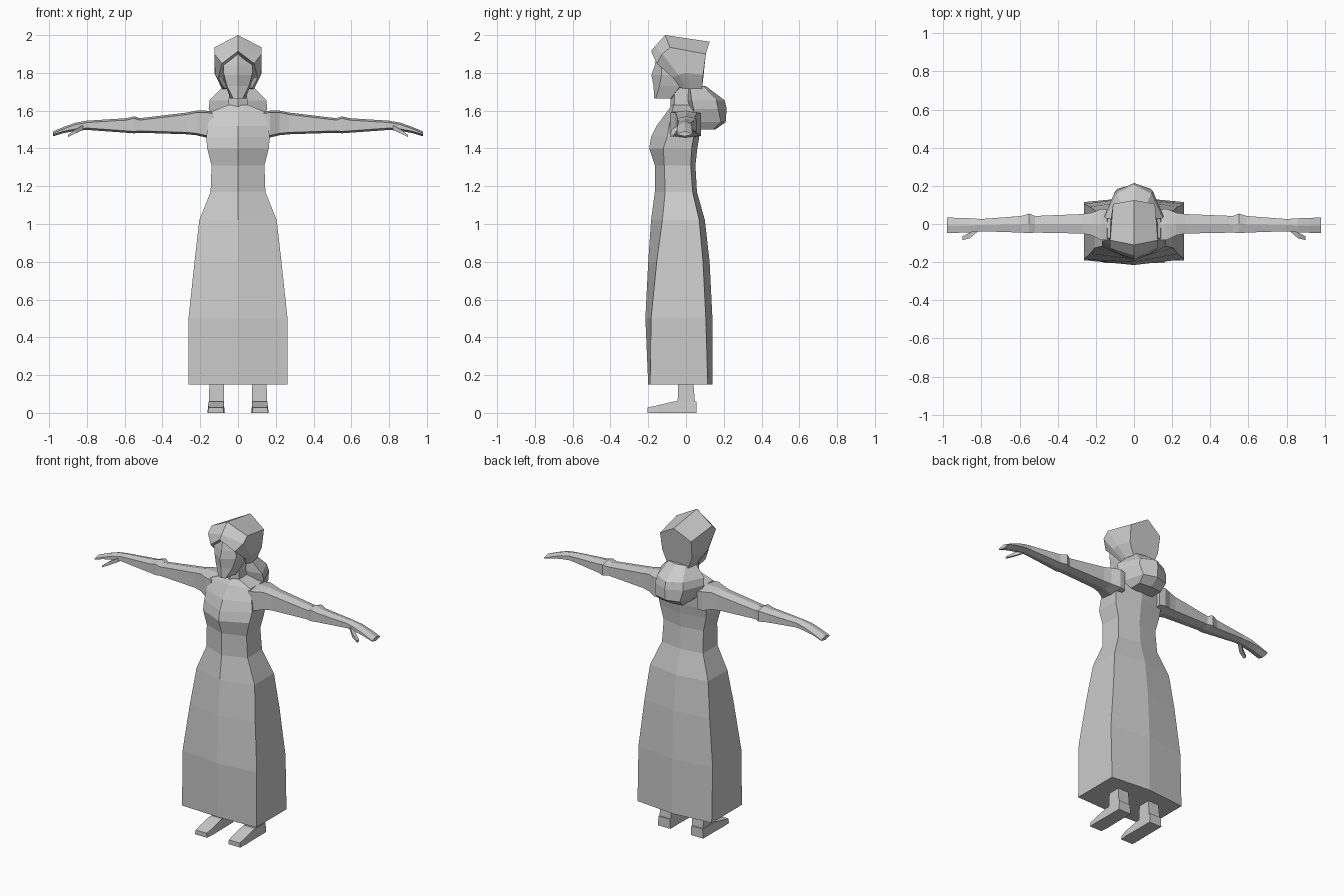
import bpy, bmesh

grey = bpy.data.materials.new("plain grey")
grey.diffuse_color = (0.6, 0.6, 0.6, 1)


def loft(name, rings):
    """Skin closed rings of 3D points and cap both ends."""
    bm = bmesh.new()
    rows = [[bm.verts.new(p) for p in r] for r in rings]
    n = len(rows[0])
    for a, b in zip(rows, rows[1:]):
        for i in range(n):
            j = (i + 1) % n
            bm.faces.new((a[i], a[j], b[j], b[i]))
    bm.faces.new(rows[0])
    bm.faces.new(rows[-1])
    bmesh.ops.recalc_face_normals(bm, faces=bm.faces)
    me = bpy.data.meshes.new(name)
    bm.to_mesh(me)
    bm.free()
    me.materials.append(grey)
    ob = bpy.data.objects.new(name, me)
    bpy.context.collection.objects.link(ob)
    return ob


def mirrored(half):
    """Complete a half ring (x >= 0) with its reflection."""
    return half + [(-x, y, z) for x, y, z in reversed(half) if x > 0]


def hexring(z, w, fc, fs, bs, bc, wb=None):
    """Six-sided ring: front centre, front side, back side, back centre."""
    wb = w if wb is None else wb
    return mirrored([(0, fc, z), (w, fs, z), (wb, bs, z), (0, bc, z)])


def pair(name, rings):
    """Build a limb part on both sides."""
    loft("right_" + name, rings)
    loft("left_" + name, [[(-x, y, z) for x, y, z in r] for r in rings])


# Long dress, from hem to neckline
loft("dress", [hexring(*r) for r in (
    (0.15, 0.262, -0.20, -0.19, 0.115, 0.14),
    (0.50, 0.262, -0.215, -0.185, 0.105, 0.14),
    (0.80, 0.23, -0.20, -0.155, 0.09, 0.125),
    (1.02, 0.205, -0.185, -0.125, 0.07, 0.10),
    (1.17, 0.145, -0.165, -0.11, 0.035, 0.058),
    (1.31, 0.14, -0.165, -0.115, 0.025, 0.05),
    (1.40, 0.163, -0.195, -0.12, 0.03, 0.06),
    (1.46, 0.168, -0.185, -0.10, 0.04, 0.07),
    (1.52, 0.16, -0.155, -0.09, 0.05, 0.07),
    (1.595, 0.14, -0.10, -0.075, 0.05, 0.065),
    (1.63, 0.055, -0.075, -0.065, 0.03, 0.045))])

# Neck
loft("neck", [hexring(1.58, 0.055, -0.08, -0.06, 0.02, 0.03),
              hexring(1.72, 0.045, -0.085, -0.06, 0.02, 0.03)])

# Face, from chin to forehead
loft("face", [hexring(*r) for r in (
    (1.665, 0.025, -0.168, -0.16, -0.08, -0.07, 0.04),
    (1.73, 0.058, -0.172, -0.14, -0.03, -0.02, 0.065),
    (1.79, 0.075, -0.183, -0.13, -0.02, 0.0, 0.08),
    (1.84, 0.078, -0.165, -0.13, -0.02, 0.0, 0.08),
    (1.90, 0.03, -0.155, -0.13, -0.02, 0.0, 0.06))])

# Hair: swept fringe, gabled crown and flat back
loft("hair", [mirrored(r) for r in (
    [(0, -0.145, 1.895), (0.075, -0.11, 1.83), (0.08, -0.05, 1.77), (0.06, -0.02, 1.73)],
    [(0, -0.185, 1.915), (0.085, -0.155, 1.85), (0.105, -0.07, 1.775), (0.075, -0.03, 1.72)],
    [(0, -0.165, 1.94), (0.125, -0.125, 1.90), (0.122, -0.04, 1.79), (0.08, 0.0, 1.715)],
    [(0, -0.11, 2.0), (0.125, -0.085, 1.935), (0.125, 0.0, 1.80), (0.085, 0.03, 1.715)],
    [(0, 0.125, 1.965), (0.11, 0.105, 1.90), (0.105, 0.09, 1.79), (0.075, 0.085, 1.715)])])

# Gathered hair behind the neck
loft("hair_bun", [hexring(*r) for r in (
    (1.50, 0.08, 0.06, 0.07, 0.145, 0.155),
    (1.54, 0.125, 0.04, 0.05, 0.185, 0.21, 0.085),
    (1.61, 0.155, 0.01, 0.04, 0.17, 0.215, 0.10),
    (1.655, 0.15, 0.0, 0.03, 0.16, 0.205, 0.09),
    (1.73, 0.075, 0.0, 0.02, 0.09, 0.105, 0.06))])


def arm_ring(x, y0, y1, z0, z1):
    ym = (y0 + y1) / 2
    return [(x, y0, z0 + 0.01), (x, y0, z1 - 0.01), (x, ym, z1),
            (x, y1, z1 - 0.012), (x, y1, z0 + 0.01), (x, ym, z0)]


# Arms with a slight swell at the elbow, ending in a mitten hand
pair("arm", [arm_ring(*r) for r in (
    (0.13, -0.085, 0.075, 1.455, 1.595),
    (0.17, -0.085, 0.08, 1.458, 1.60),
    (0.22, -0.06, 0.06, 1.47, 1.60),
    (0.27, -0.05, 0.052, 1.475, 1.59),
    (0.52, -0.045, 0.042, 1.483, 1.56),
    (0.55, -0.048, 0.055, 1.48, 1.57),
    (0.59, -0.045, 0.042, 1.483, 1.56),
    (0.80, -0.038, 0.026, 1.498, 1.547),
    (0.86, -0.044, 0.03, 1.493, 1.536),
    (0.92, -0.046, 0.032, 1.482, 1.515),
    (0.98, -0.048, 0.034, 1.464, 1.49))])

# Thumbs
pair("thumb", [[(x, y, z), (x, y + d, z), (x, y + d, z + h), (x, y, z + h)]
               for x, y, z, d, h in ((0.82, -0.04, 1.498, 0.03, 0.025),
                                     (0.86, -0.075, 1.48, 0.03, 0.022),
                                     (0.90, -0.085, 1.46, 0.02, 0.012))])

# Ankles, and shoes sloping down to the toe
pair("ankle", [[(0.075, -0.045, 0.03), (0.155, -0.045, 0.03), (0.155, 0.05, 0.03), (0.075, 0.05, 0.03)],
               [(0.075, -0.04, 0.2), (0.15, -0.04, 0.2), (0.15, 0.035, 0.2), (0.075, 0.035, 0.2)]])
pair("shoe", [[(a, y, 0), (b, y, 0), (b - 0.004, y, h), (a + 0.004, y, h)]
              for a, b, y, h in ((0.075, 0.16, -0.205, 0.028),
                                 (0.07, 0.162, -0.15, 0.04),
                                 (0.072, 0.16, -0.065, 0.06),
                                 (0.072, 0.16, 0.055, 0.06))])
